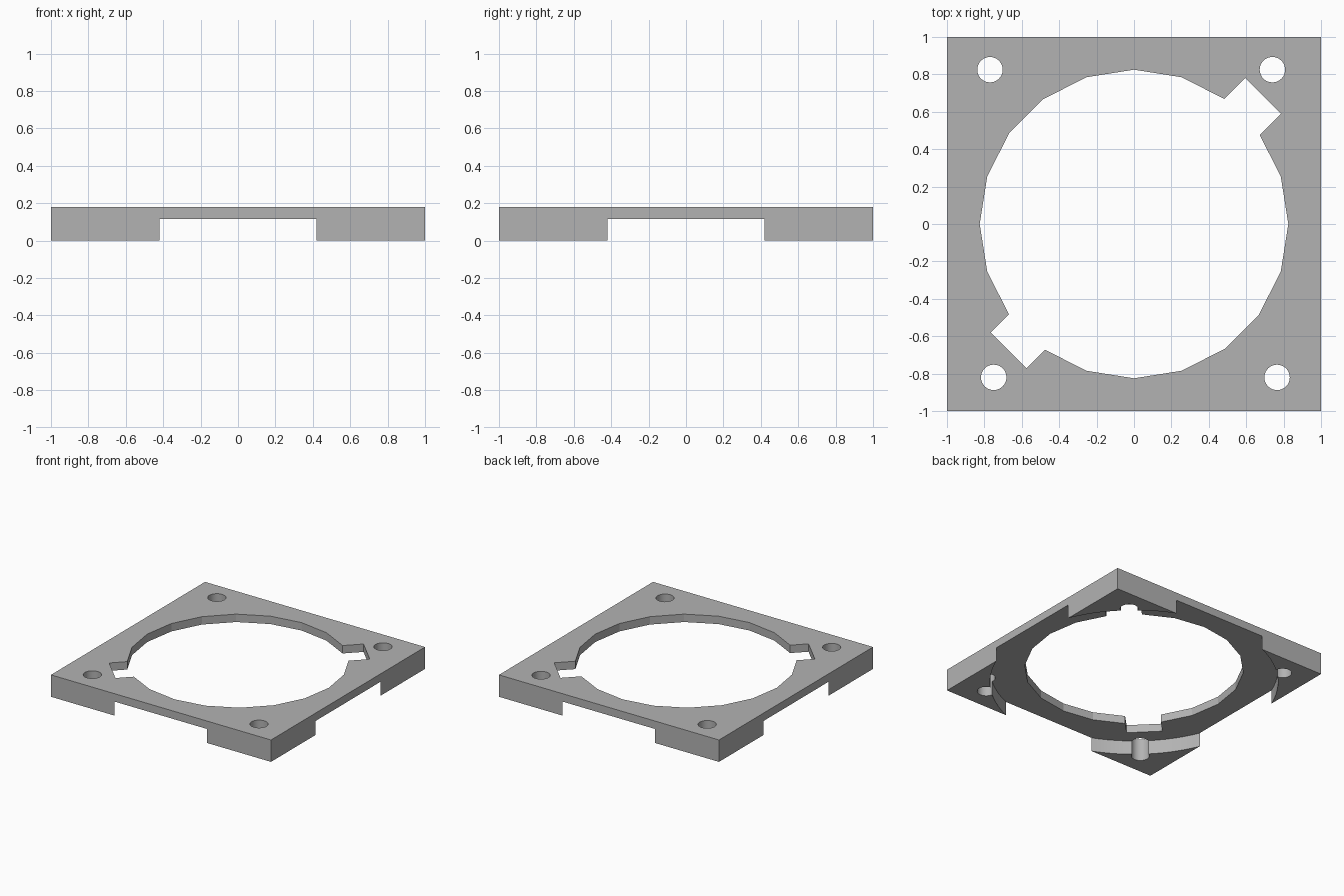
import bpy
import math

cube = bpy.data.objects.get("Cube")
if cube:
    bpy.data.objects.remove(cube, do_unlink=True)

HEIGHT = 0.18
LEDGE = 0.115

grey = bpy.data.materials.new("plain_grey")
grey.use_nodes = True
colour = (0.45, 0.45, 0.45, 1)
grey.diffuse_color = colour
grey.node_tree.nodes["Principled BSDF"].inputs["Base Color"].default_value = colour


def box(name, size, centre, turn=0):
    bpy.ops.mesh.primitive_cube_add(size=1, location=centre, rotation=(0, 0, turn))
    ob = bpy.context.object
    ob.name = name
    ob.scale = size
    bpy.ops.object.transform_apply(location=False, rotation=False, scale=True)
    ob.data.materials.append(grey)
    return ob


def cylinder(name, radius, sides, bottom, top, x=0, y=0, turn=0):
    bpy.ops.mesh.primitive_cylinder_add(
        vertices=sides, radius=radius, depth=top - bottom,
        location=(x, y, (top + bottom) / 2), rotation=(0, 0, turn))
    ob = bpy.context.object
    ob.name = name
    ob.data.materials.append(grey)
    return ob


def cut(target, cutter):
    cutter.hide_render = True
    mod = target.modifiers.new(cutter.name, "BOOLEAN")
    mod.operation = "DIFFERENCE"
    mod.solver = "EXACT"
    mod.object = cutter
    bpy.context.view_layer.objects.active = target
    bpy.ops.object.modifier_apply(modifier=mod.name)
    bpy.data.objects.remove(cutter, do_unlink=True)


# Square plate with four feet left at the corners by a round recess underneath
frame = box("mounting_frame", (2, 2, HEIGHT), (0, 0, HEIGHT / 2))
cut(frame, cylinder("round_recess", 1.085, 96, -0.2, LEDGE))

# Twenty-sided central opening
cut(frame, cylinder("central_opening", 0.825, 20, -0.2, 0.4))

# Diagonal pair of key slots
cut(frame, box("key_slots", (1.923, 0.27, 1), (0.01, 0.005, 0.1), math.pi / 4))

# Corner screw holes
for x, y in ((-0.77, 0.825), (0.74, 0.825), (-0.75, -0.82), (0.765, -0.82)):
    cut(frame, cylinder("screw_hole", 0.068, 32, -0.2, 0.4, x, y))

# Smooth the round walls, keep the facets and edges crisp
bpy.ops.object.select_all(action="DESELECT")
frame.select_set(True)
bpy.context.view_layer.objects.active = frame
bpy.ops.object.shade_smooth_by_angle(angle=math.radians(15))
